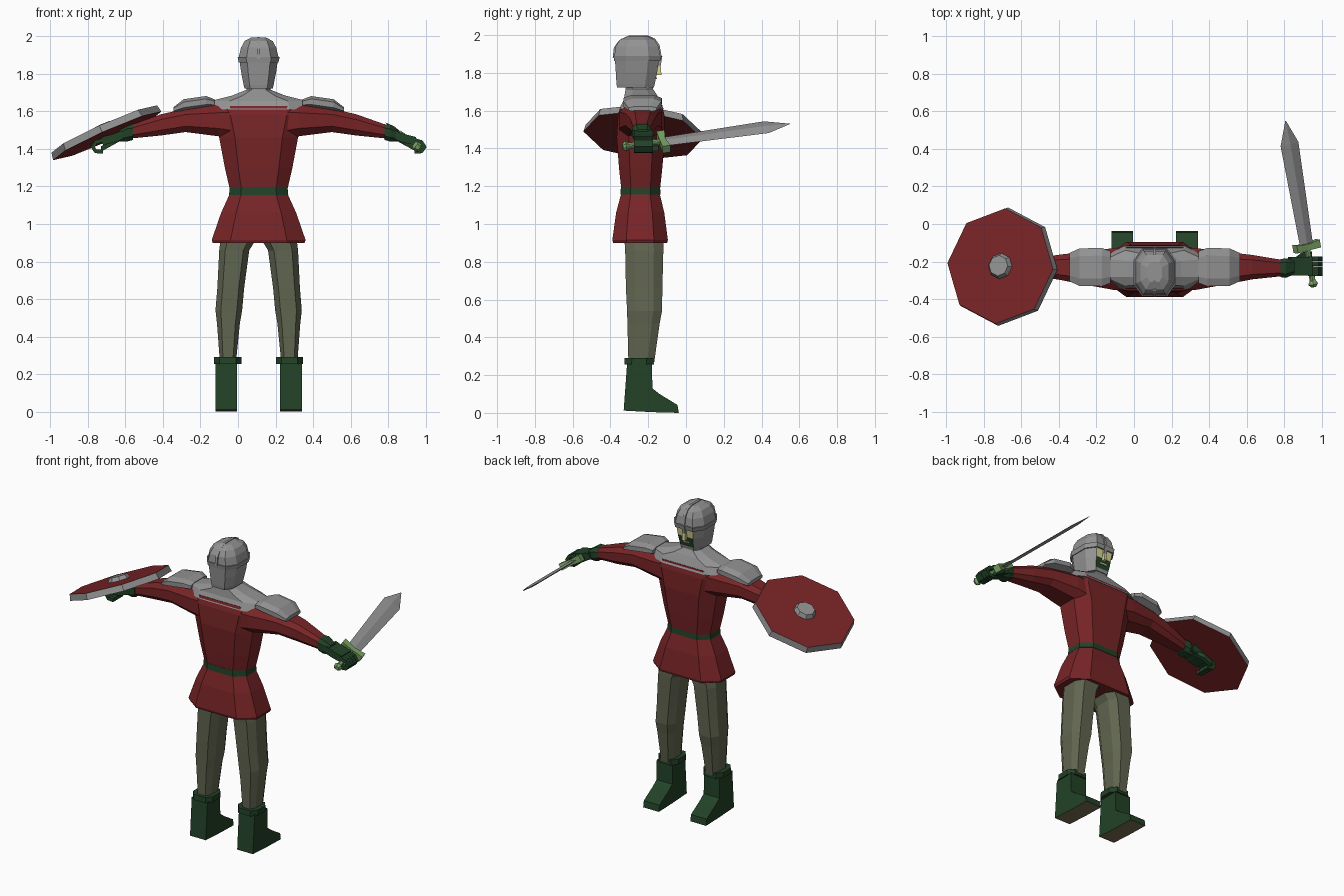
import bpy, bmesh, math
from mathutils import Vector as V, Matrix

if "Cube" in bpy.data.objects:
    bpy.data.objects.remove(bpy.data.objects["Cube"])

CX = 0.11          # body centre line


def mat(name, r, g, b):
    m = bpy.data.materials.new(name)
    m.diffuse_color = (r, g, b, 1)
    m.use_nodes = True
    m.node_tree.nodes["Principled BSDF"].inputs["Base Color"].default_value = m.diffuse_color
    return m


RED = mat("tunic red", .19, .018, .02)
GREY = mat("steel grey", .29, .29, .29)
GREEN = mat("dark green leather", .016, .054, .02)
OLIVE = mat("olive cloth", .12, .132, .08)
LIME = mat("hilt light green", .19, .36, .13)
SKIN = mat("pale skin", .66, .66, .30)
TAN = mat("sole tan", .2, .165, .09)


def finish(bm, name, mats, rule=None):
    bmesh.ops.recalc_face_normals(bm, faces=bm.faces)
    if rule:
        for f in bm.faces:
            f.material_index = rule(f.calc_center_median(), f.normal)
    me = bpy.data.meshes.new(name)
    bm.to_mesh(me)
    bm.free()
    for m in mats:
        me.materials.append(m)
    ob = bpy.data.objects.new(name, me)
    bpy.context.collection.objects.link(ob)
    return ob


def loft(name, rings, mats, rule=None):
    """Skin closed rings of points and cap both ends."""
    bm = bmesh.new()
    rows = [[bm.verts.new(p) for p in r] for r in rings]
    n = len(rows[0])
    for a, b in zip(rows, rows[1:]):
        for i in range(n):
            bm.faces.new((a[i], a[(i + 1) % n], b[(i + 1) % n], b[i]))
    bm.faces.new(rows[0])
    bm.faces.new(rows[-1])
    return finish(bm, name, mats, rule)


def octo(c, u, v):
    """Eight-sided ring: rectangle with cut corners."""
    k = ((1, .5), (.6, 1), (-.6, 1), (-1, .5), (-1, -.5), (-.6, -1), (.6, -1), (1, -.5))
    return [c + u * a + v * b for a, b in k]


def quad(c, u, v):
    return [c + u + v, c - u + v, c - u - v, c + u - v]


def upright(name, rows, mats, rule=None, side=0):
    """Rows (z, x0, x1, y0, y1); side mirrors x about the centre line."""
    rings = []
    for z, x0, x1, y0, y1 in rows:
        x = (x0 + x1) / 2 * (side or 1)
        rings.append(octo(V((CX + x, (y0 + y1) / 2, z)),
                          V(((x1 - x0) / 2, 0, 0)), V((0, (y1 - y0) / 2, 0))))
    return loft(name, rings, mats, rule)


def sideways(name, rows, side, mats):
    """Rows (dx, y centre, half y, z0, z1) running out from the body."""
    rings = [octo(V((CX + side * d, y, (z0 + z1) / 2)), V((0, h, 0)),
                  V((0, 0, (z1 - z0) / 2))) for d, y, h, z0, z1 in rows]
    return loft(name, rings, mats)


def rod(name, a, b, u, v, mats):
    return loft(name, [quad(V(a), V(u), V(v)), quad(V(b), V(u), V(v))], mats)


def bent(name, path, y, hy, t, side, mats):
    """Flat strip following a (dx, z) path, used for palm and fingers."""
    pts = [V((CX + side * d, y, z)) for d, z in path]
    rings = []
    for i, p in enumerate(pts):
        tan = (pts[min(i + 1, len(pts) - 1)] - pts[max(i - 1, 0)]).normalized()
        rings.append(quad(p, V((0, hy, 0)), tan.cross(V((0, 1, 0))) * t))
    return loft(name, rings, mats)


# Torso, mail yoke, belt, skirt
upright("torso", [(1.16, -.148, .148, -.34, -.14), (1.3, -.18, .18, -.355, -.125),
                  (1.46, -.21, .21, -.367, -.112), (1.58, -.25, .25, -.36, -.115),
                  (1.63, -.25, .25, -.345, -.125)], [RED])
upright("mail_yoke", [(1.61, -.275, .275, -.352, -.118), (1.655, -.26, .26, -.33, -.14),
                      (1.685, -.14, .14, -.325, -.155), (1.715, -.065, .065, -.32, -.175),
                      (1.75, -.06, .06, -.32, -.18)], [GREY])
upright("belt", [(1.155, -.158, .158, -.347, -.135), (1.195, -.154, .154, -.345, -.137)], [GREEN])
upright("tunic_skirt", [(.9, -.245, .245, -.385, -.1), (.915, -.25, .25, -.39, -.096),
                        (1.06, -.2, .2, -.37, -.115), (1.165, -.152, .152, -.342, -.14)], [RED])


# Head: coif with an open face, helmet, details
def face_rule(c, n):
    if n.y > .8 and 1.742 < c.z < 1.868:
        return 1 if c.z > 1.805 else 2
    return 0


upright("mail_coif", [(1.722, -.075, .075, -.365, -.17), (1.742, -.08, .08, -.368, -.165),
                      (1.808, -.093, .093, -.372, -.152), (1.87, -.102, .102, -.376, -.143)],
        [GREY, SKIN, GREEN], face_rule)
upright("helmet_band", [(1.862, -.106, .106, -.38, -.135), (1.89, -.112, .112, -.384, -.13)], [GREY])
upright("helmet_dome", [(1.885, -.107, .107, -.38, -.135), (1.94, -.094, .094, -.372, -.145),
                        (1.975, -.075, .075, -.35, -.165), (1.994, -.04, .04, -.31, -.205)], [GREY])
loft("helmet_ridge", [quad(V((CX, y, z)), V((.008, 0, 0)), V((0, .008, .006)))
                      for y, z in ((-.138, 1.885), (-.148, 1.942), (-.172, 1.976), (-.21, 1.992),
                                   (-.31, 1.992), (-.35, 1.974), (-.374, 1.94), (-.38, 1.885))], [GREY])
rod("nose_guard", (CX, -.143, 1.83), (CX, -.133, 1.89), (.01, 0, 0), (0, .008, 0), [GREY])
rod("nose", (CX, -.143, 1.79), (CX, -.147, 1.835), (.011, 0, 0), (0, .013, 0), [SKIN])
rod("mouth", (CX, -.157, 1.768), (CX, -.156, 1.776), (.024, 0, 0), (0, .004, 0), [SKIN])

# Parts that come in pairs
for s, tag in ((-1, "left"), (1, "right")):
    upright("leg_" + tag, [(.95, .0, .2, -.33, -.13), (.9, .025, .205, -.325, -.12),
                           (.86, .05, .21, -.322, -.12), (.66, .077, .22, -.318, -.125),
                           (.54, .088, .23, -.312, -.127), (.47, .1, .222, -.31, -.14),
                           (.27, .12, .207, -.305, -.168)], [OLIVE], side=s)
    upright("boot_cuff_" + tag, [(.255, .092, .237, -.327, -.17), (.29, .092, .237, -.325, -.172)],
            [GREEN], side=s)
    # boot: side profile with tan sole
    prof = ((-.312, .26), (-.18, .26), (-.178, .13), (-.14, .1), (-.045, .042),
            (-.038, .0), (-.18, .004), (-.33, .012))
    loft("boot_" + tag, [[V((CX + s * d, y, z)) for y, z in prof] for d in (.115, .23)],
         [GREEN, TAN], lambda c, n: int(n.z < -.9))
    sideways("sleeve_" + tag, [(.1, -.24, .115, 1.44, 1.645), (.215, -.24, .112, 1.468, 1.635),
                               (.39, -.235, .085, 1.49, 1.615), (.52, -.23, .065, 1.472, 1.585),
                               (.69, -.235, .042, 1.455, 1.525)], s, [RED])
    sideways("shoulder_plate_" + tag, [(.235, -.23, .085, 1.625, 1.665), (.28, -.23, .102, 1.622, 1.682),
                                       (.4, -.23, .1, 1.605, 1.665), (.455, -.23, .075, 1.595, 1.622)],
             s, [GREY])
    # gloves
    sideways("glove_cuff_" + tag, [(.67, -.235, .048, 1.448, 1.532), (.7, -.235, .052, 1.44, 1.53),
                                   (.745, -.23, .038, 1.44, 1.5)], s, [GREEN])
    bent("palm_" + tag, [(.72, 1.477), (.77, 1.458), (.835, 1.442)], -.225, .05, .022, s, [GREEN])
    for i in range(4):
        bent(f"finger_{i + 1}_{tag}", [(.82, 1.45), (.868, 1.436), (.885, 1.41), (.868, 1.388), (.83, 1.386)],
             -.264 + .026 * i, .0125, .011, s, [GREEN])
    loft("thumb_" + tag, [quad(V((CX + s * d, y, z)), V((0, .014, 0)), V((0, 0, .014)))
                          for d, y, z in ((.74, -.2, 1.455), (.785, -.165, 1.43), (.84, -.16, 1.4))], [GREEN])

# Sword: flat blade, guard, grip, pommel
pommel, guard, tip = V((.955, -.32, 1.412)), V((.918, -.105, 1.438)), V((.808, .55, 1.53))
ax = (tip - guard).normalized()
wide = V((.83, 0, -.55))
wide = (wide - ax * wide.dot(ax)).normalized()
nor = ax.cross(wide)


def diamond(c, w, t):
    return [c + wide * w, c + nor * t, c - wide * w, c - nor * t]


L = (tip - guard).length
loft("sword_blade", [diamond(guard, .042, .009), diamond(guard + ax * L * .81, .058, .009),
                     diamond(tip, .002, .001)], [GREY])
for w in (-1, 1):   # flared halves of the guard
    loft("guard_arm_" + ("a" if w < 0 else "b"),
         [quad(guard - ax * .02, ax * .016, nor * .018),
          quad(guard - ax * .014 + wide * w * .075, ax * .022, nor * .022)], [LIME])
loft("sword_grip", [octo(pommel, wide * .014, nor * .014), octo(guard, wide * .014, nor * .014)], [LIME])
loft("sword_pommel", [octo(pommel + ax * d, wide * r, nor * r)
                      for d, r in ((-.016, .012), (0, .024), (.018, .014))], [LIME])

# Shield: tilted octagon with grey rim and boss
X = V((1, 0, .443)).normalized()
Z = V((-.443, .1, 1)).normalized()
M = Matrix((X, Z.cross(X), Z)).transposed().to_4x4()
M = Matrix.Translation((-.705, -.226, 1.488)) @ M @ Matrix.Rotation(math.radians(-3), 4, 'Z')
for name, r1, r2, d, z, mats in (("shield", .317, .309, .04, 0, [RED, GREY]),
                                 ("shield_boss", .072, .055, .03, .03, [GREY, GREY])):
    bm = bmesh.new()
    bmesh.ops.create_cone(bm, cap_ends=True, segments=8, radius1=r1, radius2=r2, depth=d,
                          matrix=M @ Matrix.Translation((0, 0, z)))
    finish(bm, name, mats, lambda c, n: int(abs(n.dot(Z)) < .7))
